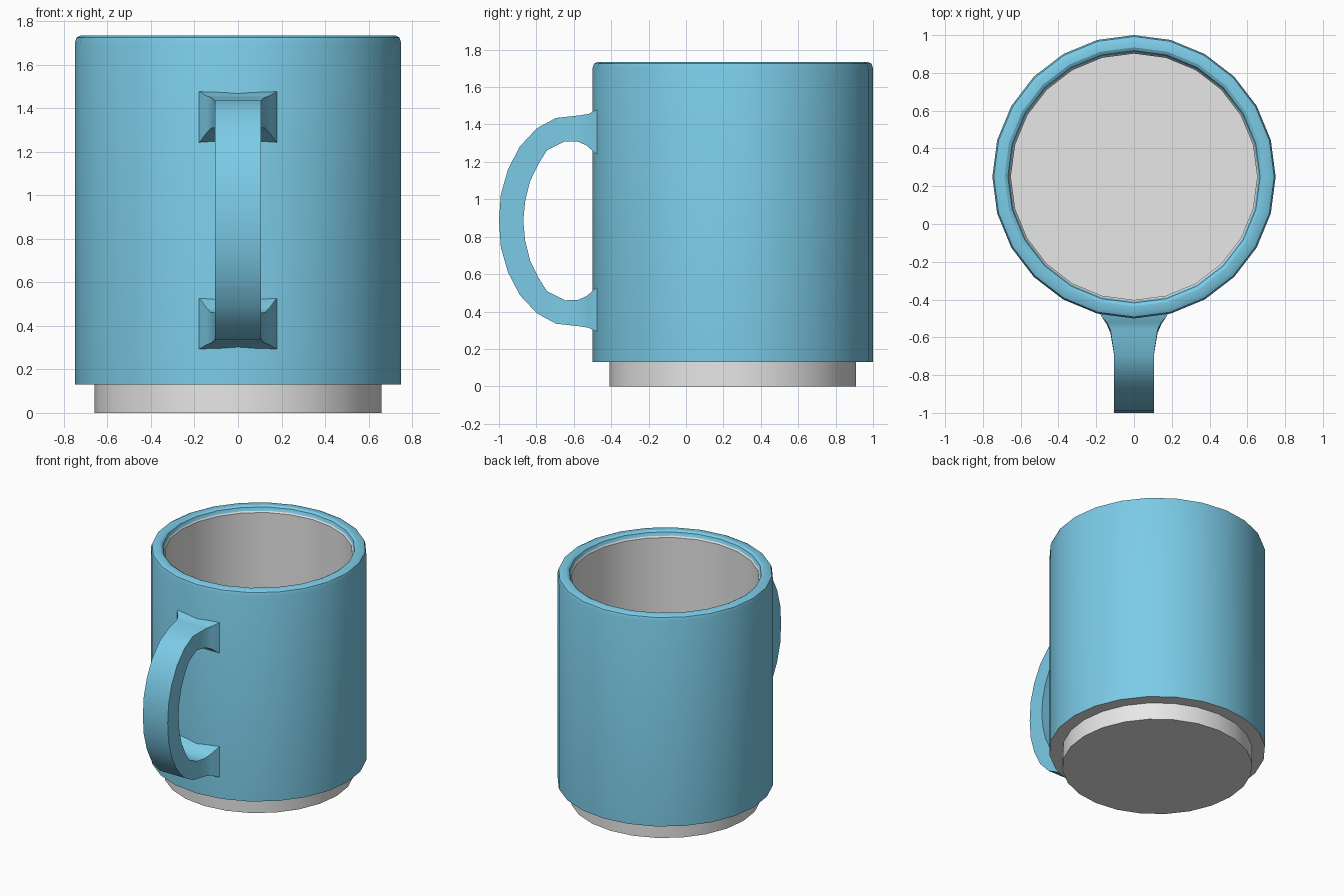
import bpy, bmesh, math

if "Cube" in bpy.data.objects:
    bpy.data.objects.remove(bpy.data.objects["Cube"])


def material(name, rgb):
    m = bpy.data.materials.new(name)
    m.diffuse_color = (*rgb, 1)
    m.use_nodes = True
    m.node_tree.nodes["Principled BSDF"].inputs["Base Color"].default_value = m.diffuse_color
    return m


BLUE = material("blue glaze", (0.2, 0.6, 0.8))
GREY = material("light grey", (0.8, 0.8, 0.8))


def finish(bm, name, mats):
    bmesh.ops.recalc_face_normals(bm, faces=bm.faces)
    mesh = bpy.data.meshes.new(name)
    bm.to_mesh(mesh)
    bm.free()
    ob = bpy.data.objects.new(name, mesh)
    bpy.context.collection.objects.link(ob)
    for m in mats:
        mesh.materials.append(m)
    bpy.ops.object.select_all(action='DESELECT')
    bpy.context.view_layer.objects.active = ob
    ob.select_set(True)
    bpy.ops.object.shade_smooth_by_angle(angle=math.radians(30))
    return ob


# Cup: closed lathe profile (radius, z), from base edge out, up, over the rim and down inside
SIDES, CENTRE_Y = 24, 0.25
profile = [(0.66, 0), (0.66, 0.13), (0.75, 0.13), (0.75, 1.70), (0.742, 1.725),
           (0.722, 1.735), (0.685, 1.735), (0.668, 1.725), (0.66, 1.70),
           (0.652, 1.69), (0.652, 0.10)]
blue_segments = range(2, 8)
bm = bmesh.new()
rings = []
for r, z in profile:
    rings.append([bm.verts.new((r * math.cos(2 * math.pi * i / SIDES),
                                CENTRE_Y + r * math.sin(2 * math.pi * i / SIDES), z))
                  for i in range(SIDES)])
for s, (a, b) in enumerate(zip(rings, rings[1:])):
    for i in range(SIDES):
        j = (i + 1) % SIDES
        f = bm.faces.new((a[i], a[j], b[j], b[i]))
        f.material_index = 0 if s in blue_segments else 1
for ring in (rings[0], rings[-1]):          # underside and inner floor
    bm.faces.new(ring).material_index = 1
finish(bm, "cup", [BLUE, GREY])

# Handle: upper-half sections (outer y, outer z, inner y, inner z, half width), mirrored below
MID_Z = 0.885
half = [(-0.470, 1.478, -0.470, 1.240, 0.182),
        (-0.490, 1.473, -0.490, 1.250, 0.172),
        (-0.520, 1.457, -0.530, 1.287, 0.145),
        (-0.560, 1.450, -0.577, 1.308, 0.125),
        (-0.695, 1.435, -0.647, 1.310, 0.105),
        (-0.797, 1.380, -0.743, 1.262, 0.105),
        (-0.888, 1.283, -0.790, 1.187, 0.105),
        (-0.952, 1.160, -0.834, 1.096, 0.105),
        (-0.990, 1.027, -0.860, 0.990, 0.105)]
middle = [(-1.0, MID_Z, -0.87, MID_Z, 0.105)]
lower = [(a, 2 * MID_Z - b, c, 2 * MID_Z - d, w) for a, b, c, d, w in reversed(half)]
bm = bmesh.new()
sections = [[bm.verts.new(p) for p in ((-w, oy, oz), (w, oy, oz), (w, iy, iz), (-w, iy, iz))]
            for oy, oz, iy, iz, w in half + middle + lower]
for a, b in zip(sections, sections[1:]):
    for i in range(4):
        j = (i + 1) % 4
        bm.faces.new((a[i], a[j], b[j], b[i]))
bm.faces.new(sections[0])
bm.faces.new(sections[-1])
finish(bm, "handle", [BLUE])
